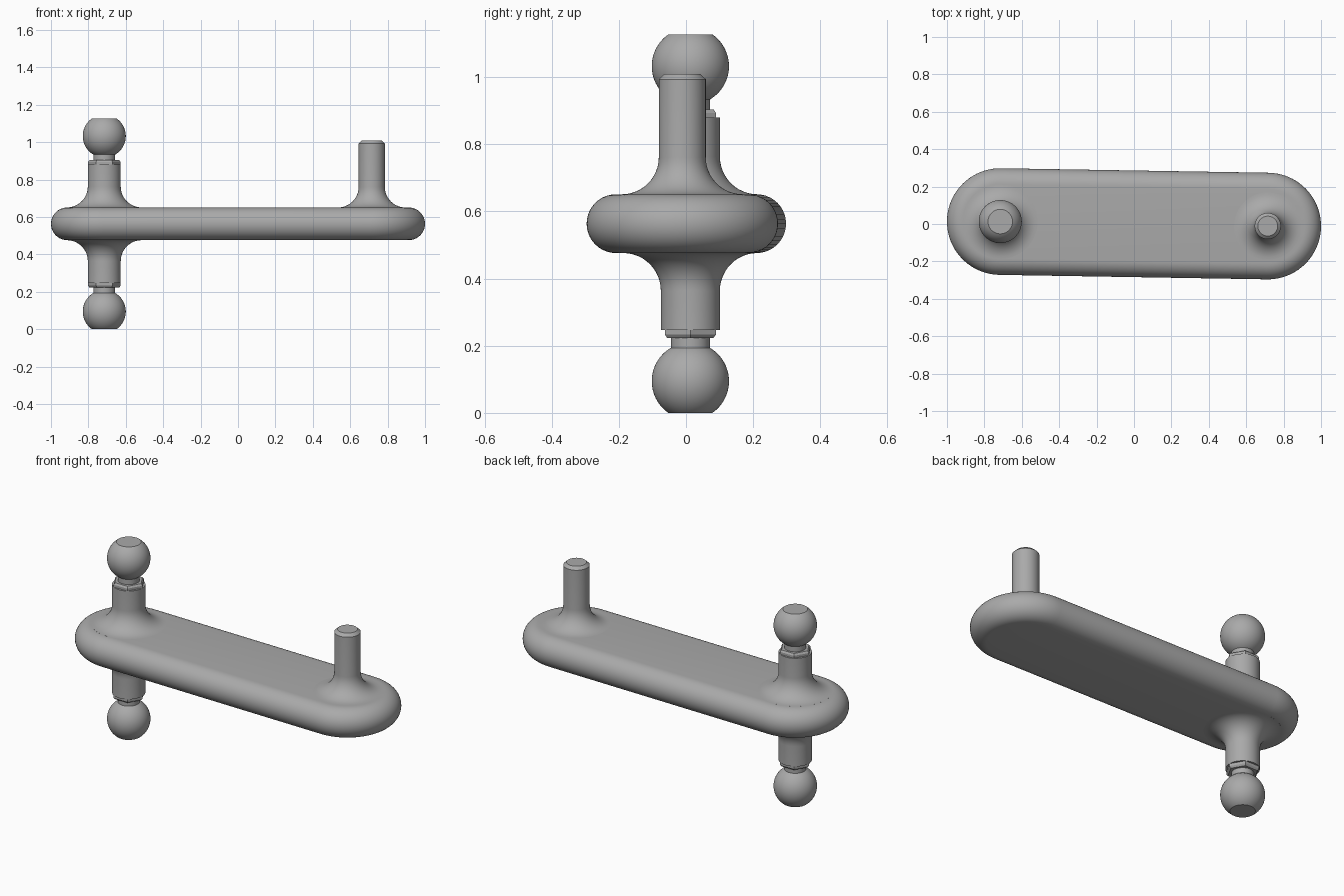
import bpy
import bmesh
from math import sin, cos, pi, radians, atan2, sqrt

if "Cube" in bpy.data.objects:
    bpy.data.objects.remove(bpy.data.objects["Cube"], do_unlink=True)

GREY = (0.4, 0.4, 0.4, 1)
metal = bpy.data.materials.new("plain grey metal")
metal.use_nodes = True
metal.diffuse_color = GREY
metal.node_tree.nodes["Principled BSDF"].inputs["Base Color"].default_value = GREY

MID, HALF, ROUND = 0.5635, 0.0875, 0.285   # plate mid height, half thickness, end radius
TOP = MID + HALF
STUD, PEG = (-0.715, 0.013), (0.715, -0.011)


def solid(name, rings):
    """Join equal rings of points into a closed solid."""
    bm = bmesh.new()
    loops = [[bm.verts.new(p) for p in ring] for ring in rings]
    for a, b in zip(loops, loops[1:]):
        for i in range(len(a)):
            j = (i + 1) % len(a)
            bm.faces.new((a[i], a[j], b[j], b[i]))
    bm.faces.new(loops[0])
    bm.faces.new(loops[-1])
    bmesh.ops.recalc_face_normals(bm, faces=bm.faces)
    mesh = bpy.data.meshes.new(name)
    bm.to_mesh(mesh)
    bm.free()
    mesh.shade_smooth()
    mesh.set_sharp_from_angle(angle=radians(30))
    mesh.materials.append(metal)
    obj = bpy.data.objects.new(name, mesh)
    bpy.context.collection.objects.link(obj)
    return obj


def turned(name, centre, profile, side=1, sides=64):
    """Revolve (radius, height above plate middle); side -1 hangs below."""
    x, y = centre
    angles = [2 * pi * i / sides for i in range(sides)]
    return solid(name, [[(x + r * cos(a), y + r * sin(a), MID + side * h)
                         for a in angles] for r, h in profile])


def flared(radius, fillet, steps=12):
    """Concave foot that blends a post into the plate face."""
    arc = [pi / 2 * i / steps for i in range(steps + 1)]
    return [(radius + fillet * (1 - sin(a)), HALF + fillet * (1 - cos(a))) for a in arc]


def outline(r, z):
    """Rounded bar outline around both post centres."""
    tilt = atan2(PEG[1] - STUD[1], PEG[0] - STUD[0])
    pts = []
    for (x, y), start in ((STUD, pi / 2), (PEG, -pi / 2)):
        for i in range(41):
            a = tilt + start + pi * i / 40
            pts.append((x + r * cos(a), y + r * sin(a), z))
    return pts


# Plate with fully rounded rim
rim = [-pi / 2 + pi * i / 20 for i in range(21)]
solid("plate", [outline(ROUND - HALF + HALF * cos(a), MID + HALF * sin(a)) for a in rim])

# Ball studs above and below
BALL, BALL_H, FLAT_H, NECK = 0.115, 0.469, 0.5635, 0.058
low = BALL_H - sqrt(BALL ** 2 - NECK ** 2)
start, end = atan2(low - BALL_H, NECK), atan2(FLAT_H - BALL_H, 0.0655)
ball = [start + (end - start) * i / 28 for i in range(29)]
for word, side in (("upper", 1), ("lower", -1)):
    foot = flared(0.088, 0.112)
    turned(word + "_stud_body", STUD,
           [(foot[0][0], HALF - 0.01)] + foot[::1] + [(0.088, 0.316)], side)
    turned(word + "_hex_collar", STUD,
           [(0.088, 0.3), (0.088, 0.33), (0.08, 0.34)], side, 6)
    turned(word + "_neck", STUD, [(NECK, 0.32), (NECK, low + 0.005)], side)
    turned(word + "_ball", STUD,
           [(BALL * cos(a), BALL_H + BALL * sin(a)) for a in ball], side)

# Plain peg at the other end
foot = flared(0.07, 0.11)
turned("peg", PEG, [(foot[0][0], HALF - 0.01)] + foot
       + [(0.07, 0.43), (0.053, 0.446)])
